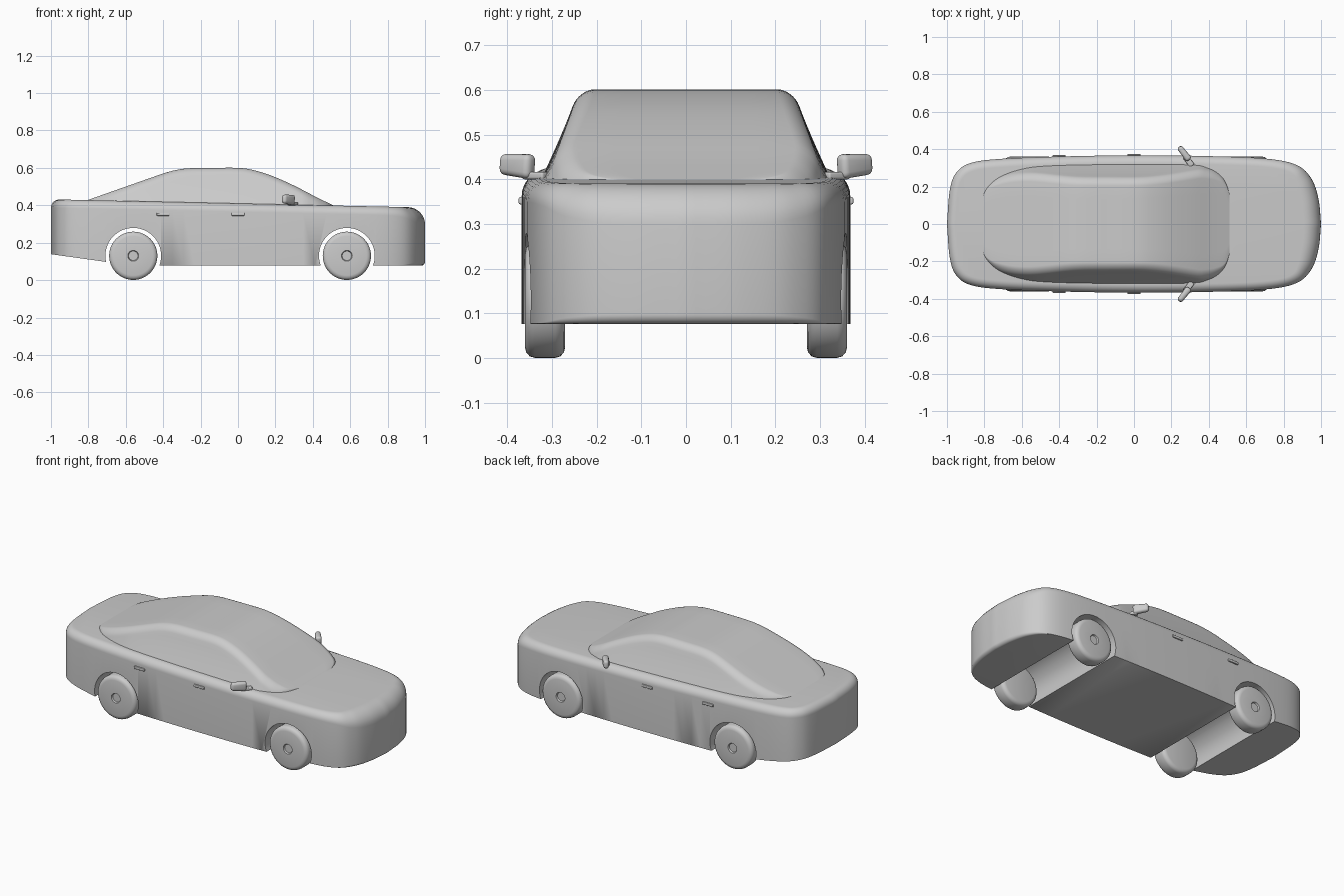
import bpy, bmesh, math
from mathutils import Vector, Matrix

if "Cube" in bpy.data.objects:
    bpy.data.objects.remove(bpy.data.objects["Cube"])

grey = bpy.data.materials.new("plain_grey")
grey.use_nodes = True
grey.diffuse_color = (0.6, 0.6, 0.6, 1)
grey.node_tree.nodes["Principled BSDF"].inputs["Base Color"].default_value = (0.6, 0.6, 0.6, 1)


def make(name, bm):
    """Turn a bmesh into a grey object."""
    bmesh.ops.recalc_face_normals(bm, faces=bm.faces)
    mesh = bpy.data.meshes.new(name)
    bm.to_mesh(mesh)
    bm.free()
    mesh.materials.append(grey)
    ob = bpy.data.objects.new(name, mesh)
    bpy.context.collection.objects.link(ob)
    return ob


def activate(ob):
    bpy.ops.object.select_all(action='DESELECT')
    ob.select_set(True)
    bpy.context.view_layer.objects.active = ob


def smooth(ob, angle=35):
    activate(ob)
    bpy.ops.object.shade_smooth_by_angle(angle=math.radians(angle))


def apply_all(ob):
    activate(ob)
    for m in list(ob.modifiers):
        bpy.ops.object.modifier_apply(modifier=m.name)


def curve_through(pts, steps=6):
    """Catmull-Rom curve through 2D points."""
    p = [Vector(q) for q in pts]
    p = [2 * p[0] - p[1]] + p + [2 * p[-1] - p[-2]]
    out = []
    for a, b, c, d in zip(p, p[1:], p[2:], p[3:]):
        for i in range(steps):
            t = i / steps
            out.append(0.5 * (2 * b + (c - a) * t + (2 * a - 5 * b + 4 * c - d) * t * t
                              + (3 * b - a - 3 * c + d) * t ** 3))
    return out + [p[-2]]


def lookup(curve, x):
    """Linear interpolation of y at x along a curve."""
    for a, b in zip(curve, curve[1:]):
        if a.x <= x <= b.x:
            return a.y + (b.y - a.y) * (x - a.x) / max(b.x - a.x, 1e-9)
    return curve[0].y if x < curve[0].x else curve[-1].y


def loft(bm, rings, closed=True):
    rows = [[bm.verts.new(v) for v in r] for r in rings]
    n = len(rows[0])
    for a, b in zip(rows, rows[1:]):
        for i in range(n if closed else n - 1):
            j = (i + 1) % n
            bm.faces.new((a[i], a[j], b[j], b[i]))
    return rows


def deck(x):
    """Height of the sloping bonnet, belt and boot surface."""
    return 0.41 - 0.022 * x


# Lower body: plan outline lofted upwards with rounded shoulders
half = curve_through([(-1, 0), (-0.985, 0.18), (-0.95, 0.275), (-0.87, 0.327), (-0.7, 0.349),
                      (-0.35, 0.362), (0, 0.367), (0.35, 0.364), (0.7, 0.35), (0.87, 0.315),
                      (0.95, 0.24), (0.987, 0.13), (1, 0)])
outline = half + [Vector((p.x, -p.y)) for p in half[-2:0:-1]]
count = len(outline)
normals = []
for i in range(count):
    t = outline[(i + 1) % count] - outline[i - 1]
    normals.append(Vector((-t.y, t.x)).normalized())


def body_ring(angle, top):
    ring = []
    for p, n in zip(outline, normals):
        r = 0.045 + 0.045 * max(0, n.x) ** 2 if top else 0.022 * n.x ** 2
        q = p - n * r * (1 - math.cos(angle))
        drop = r * (1 - math.sin(angle))
        ring.append((q.x, q.y, deck(q.x) - drop if top else 0.077 + drop))
    return ring


quarter = [math.pi / 2 * i / 8 for i in range(9)]
bm = bmesh.new()
rows = loft(bm, [body_ring(a, False) for a in reversed(quarter)]
            + [body_ring(a, True) for a in quarter])
bm.faces.new(rows[0])
bm.faces.new(rows[-1])
bmesh.ops.remove_doubles(bm, verts=bm.verts, dist=1e-5)
# Rising underside of the tail
cut = bmesh.ops.bisect_plane(bm, geom=bm.verts[:] + bm.edges[:] + bm.faces[:],
                             plane_co=(-0.56, 0, 0.077), plane_no=(0.14, 0, 1),
                             clear_inner=True)
bmesh.ops.holes_fill(bm, edges=[e for e in bm.edges if e.is_boundary], sides=0)
body = make("body", bm)

# Wheel arches run right across the underside
WHEELS = (("rear", -0.56), ("front", 0.582))
for end, x in WHEELS:
    bm = bmesh.new()
    bmesh.ops.create_cone(bm, cap_ends=True, segments=64, radius1=0.149, radius2=0.149, depth=1,
                          matrix=Matrix.Translation((x, 0, 0.13)) @ Matrix.Rotation(math.pi / 2, 4, 'X'))
    cutter = make("arch_cutter", bm)
    cutter.hide_render = True
    mod = body.modifiers.new("arch", 'BOOLEAN')
    mod.operation, mod.solver, mod.object = 'DIFFERENCE', 'EXACT', cutter
    apply_all(body)
    bpy.data.objects.remove(cutter)
smooth(body)

# Cabin: cross-sections along the length with sloping, rounded sides
roof = curve_through([(-0.81, 0.426), (-0.6, 0.5), (-0.42, 0.563), (-0.34, 0.587), (-0.26, 0.598),
                      (-0.13, 0.6), (0, 0.6), (0.08, 0.589), (0.18, 0.558), (0.3, 0.505),
                      (0.42, 0.443), (0.515, 0.397)])
plan = curve_through([(-0.81, 0.14), (-0.79, 0.19), (-0.72, 0.25), (-0.6, 0.293), (-0.45, 0.311),
                      (-0.1, 0.318), (0.3, 0.316), (0.39, 0.3), (0.45, 0.27), (0.49, 0.225),
                      (0.515, 0.15)])


def flank(z):
    """Half width of the cabin sides at height z."""
    return 0.235 + 0.08 * max(0, (0.6 - z) / 0.2) ** 1.15


rings = []
STATIONS = 72
for i in range(STATIONS + 1):
    x = -0.1475 - 0.6625 * math.cos(math.pi * i / STATIONS)
    h, base = lookup(roof, x), deck(x) - 0.03
    scale = lookup(plan, x) / flank(deck(x))
    r = min(0.036, (h - base) * 0.6)
    side = [base + (h - r - base) * k / 8 for k in range(8)]
    side += [h - r + r * math.sin(a) for a in quarter]
    ring = []
    for z in side:
        u = min(1, max(0, (z - h + r) / r))
        ring.append((x, (flank(z) - r * (1 - math.sqrt(1 - u * u))) * scale, z))
    edge = ring[-1][1]
    ring += [(x, edge * k, h) for k in (0.66, 0.33)]
    rings.append(ring + [(x, 0, h)] + [(x, -y, z) for _, y, z in reversed(ring)])
bm = bmesh.new()
rows = loft(bm, rings)
bm.faces.new(rows[0])
bm.faces.new(rows[-1])
smooth(make("cabin", bm), 50)

# Wheels: lathed profile of (radius, depth) with a small dished hub
tyre = [(0.0001, 0.352), (0.025, 0.352), (0.029, 0.36), (0.105, 0.36), (0.117, 0.357),
        (0.126, 0.349), (0.129, 0.338), (0.129, 0.292), (0.126, 0.281), (0.117, 0.273),
        (0.105, 0.27), (0.0001, 0.27)]
SPOKES = 48
for end, x in WHEELS:
    for label, s in (("left", 1), ("right", -1)):
        bm = bmesh.new()
        loft(bm, [[(x + r * math.cos(2 * math.pi * k / SPOKES), -s * y,
                    0.13 + r * math.sin(2 * math.pi * k / SPOKES)) for k in range(SPOKES)]
                  for r, y in tyre])
        bmesh.ops.remove_doubles(bm, verts=bm.verts, dist=0.001)
        smooth(make(f"{end}_{'near' if s > 0 else 'far'}_wheel", bm))


def block(name, centre, size, turn, bevel, taper=1.0):
    """Rounded box, tapered in height towards its outer end."""
    bm = bmesh.new()
    bmesh.ops.create_cube(bm, size=1)
    for v in bm.verts:
        k = taper if v.co.y > 0 else 1
        v.co = Vector((v.co.x * size[0] * k, v.co.y * size[1], v.co.z * size[2] * k))
    bmesh.ops.transform(bm, verts=bm.verts, matrix=Matrix.Translation(centre) @ turn)
    ob = make(name, bm)
    mod = ob.modifiers.new("round", 'BEVEL')
    mod.width, mod.segments = bevel, 4
    apply_all(ob)
    return ob


def mirrored(ob, name):
    twin = ob.copy()
    twin.data = ob.data.copy()
    twin.data.transform(Matrix.Scale(-1, 4, (0, 1, 0)))
    twin.data.flip_normals()
    twin.name = name
    bpy.context.collection.objects.link(twin)
    smooth(ob)
    smooth(twin)


# Door mirrors on short stalks
lean = Matrix.Rotation(math.radians(38), 4, 'Z')
tilt = Matrix.Rotation(math.radians(4), 4, 'X')
mirrored(block("far_mirror", (0.268, 0.378, 0.431), (0.036, 0.088, 0.056), lean @ tilt, 0.014, 0.82),
         "near_mirror")
mirrored(block("far_mirror_stalk", (0.293, 0.335, 0.408), (0.03, 0.06, 0.016), lean, 0.005),
         "near_mirror_stalk")

# Door handles
for label, x, y in (("rear", -0.4, 0.363), ("front", 0.0, 0.368)):
    mirrored(block(f"{label}_far_handle", (x, y, 0.352), (0.07, 0.012, 0.016), Matrix(), 0.004),
             f"{label}_near_handle")
